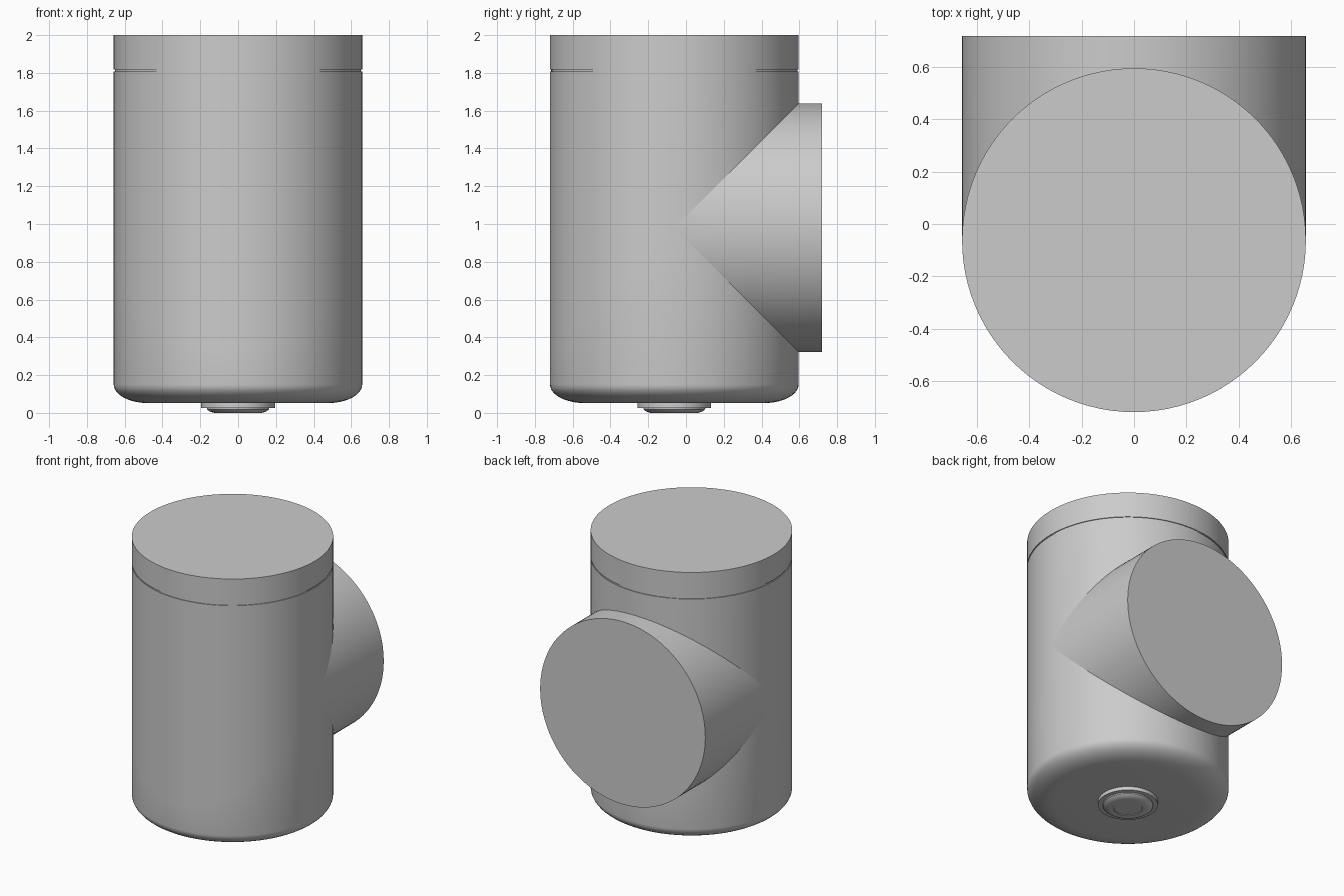
import bpy, bmesh, math
from mathutils import Vector

if "Cube" in bpy.data.objects:
    bpy.data.objects.remove(bpy.data.objects["Cube"])

N = 96            # sides of the round parts
R = 0.658         # pipe radius, same for body and branch
YC = -0.062       # y of the vertical axis
ZB = 0.98         # z of the branch axis


def finish(name, bm):
    bmesh.ops.recalc_face_normals(bm, faces=bm.faces)
    mesh = bpy.data.meshes.new(name)
    bm.to_mesh(mesh)
    bm.free()
    obj = bpy.data.objects.new(name, mesh)
    bpy.context.collection.objects.link(obj)
    bpy.ops.object.select_all(action='DESELECT')
    obj.select_set(True)
    bpy.context.view_layer.objects.active = obj
    bpy.ops.object.shade_smooth_by_angle(angle=math.radians(30))
    return obj


def lathe(profile):
    """Closed solid of revolution about the vertical axis, from (radius, z) points."""
    bm = bmesh.new()
    rings = []
    for r, z in profile:
        rings.append([bm.verts.new((r * math.cos(2 * math.pi * i / N),
                                    YC + r * math.sin(2 * math.pi * i / N), z))
                      for i in range(N)])
    for a, b in zip(rings, rings[1:]):
        for i in range(N):
            j = (i + 1) % N
            bm.faces.new((a[i], a[j], b[j], b[i]))
    bm.faces.new(rings[0])
    bm.faces.new(rings[-1])
    return bm


# Main body: rounded bottom, straight wall, thin groove below the top band
bottom = [(R - 0.183 + 0.183 * math.sin(t), 0.15 - 0.098 * math.cos(t))
          for t in (math.pi / 2 * i / 10 for i in range(11))]
wall = [(R, 1.808), (R - 0.006, 1.808), (R - 0.006, 1.818), (R, 1.818), (R, 2.0)]
body = lathe(bottom + wall)

# Open the body where the branch joins (two mitre planes)
for s in (1, -1):
    bmesh.ops.bisect_plane(body, geom=body.verts[:] + body.edges[:] + body.faces[:],
                           plane_co=Vector((0, YC, ZB)), plane_no=Vector((0, 1, s)), dist=1e-5)
hole = []
for f in body.faces:
    c = f.calc_center_median()
    if c.y - YC > abs(c.z - ZB):
        hole.append(f)
bmesh.ops.delete(body, geom=hole, context='FACES')
finish("pipe_body", body)

# Side branch: mitred to the body, capped at the back
bm = bmesh.new()
inner, outer = [], []
for i in range(N):
    a = 2 * math.pi * i / N
    x, dz = R * math.cos(a), R * math.sin(a)
    inner.append(bm.verts.new((x, YC + abs(dz), ZB + dz)))
    outer.append(bm.verts.new((x, 0.72, ZB + dz)))
for i in range(N):
    j = (i + 1) % N
    bm.faces.new((inner[i], inner[j], outer[j], outer[i]))
bm.faces.new(outer)
finish("side_branch", bm)

# Sloped floor inside the body, running down to the branch opening
bm = bmesh.new()
slope = (0.32 - 0.67) / (2 * R)
bm.faces.new([bm.verts.new((R * math.cos(2 * math.pi * i / N),
                            YC + R * math.sin(2 * math.pi * i / N),
                            0.495 + slope * R * math.sin(2 * math.pi * i / N)))
              for i in range(N)])
finish("sloped_floor", bm)

# Drain plug under the bottom: flange and rounded button with a shallow recess
finish("drain_flange", lathe([(0.195, 0.055), (0.195, 0.026), (0.14, 0.026)]))
finish("drain_button", lathe([(0.165, 0.03), (0.163, 0.018), (0.15, 0.008), (0.13, 0.001),
                              (0.12, 0.0), (0.095, 0.0), (0.093, 0.004)]))
